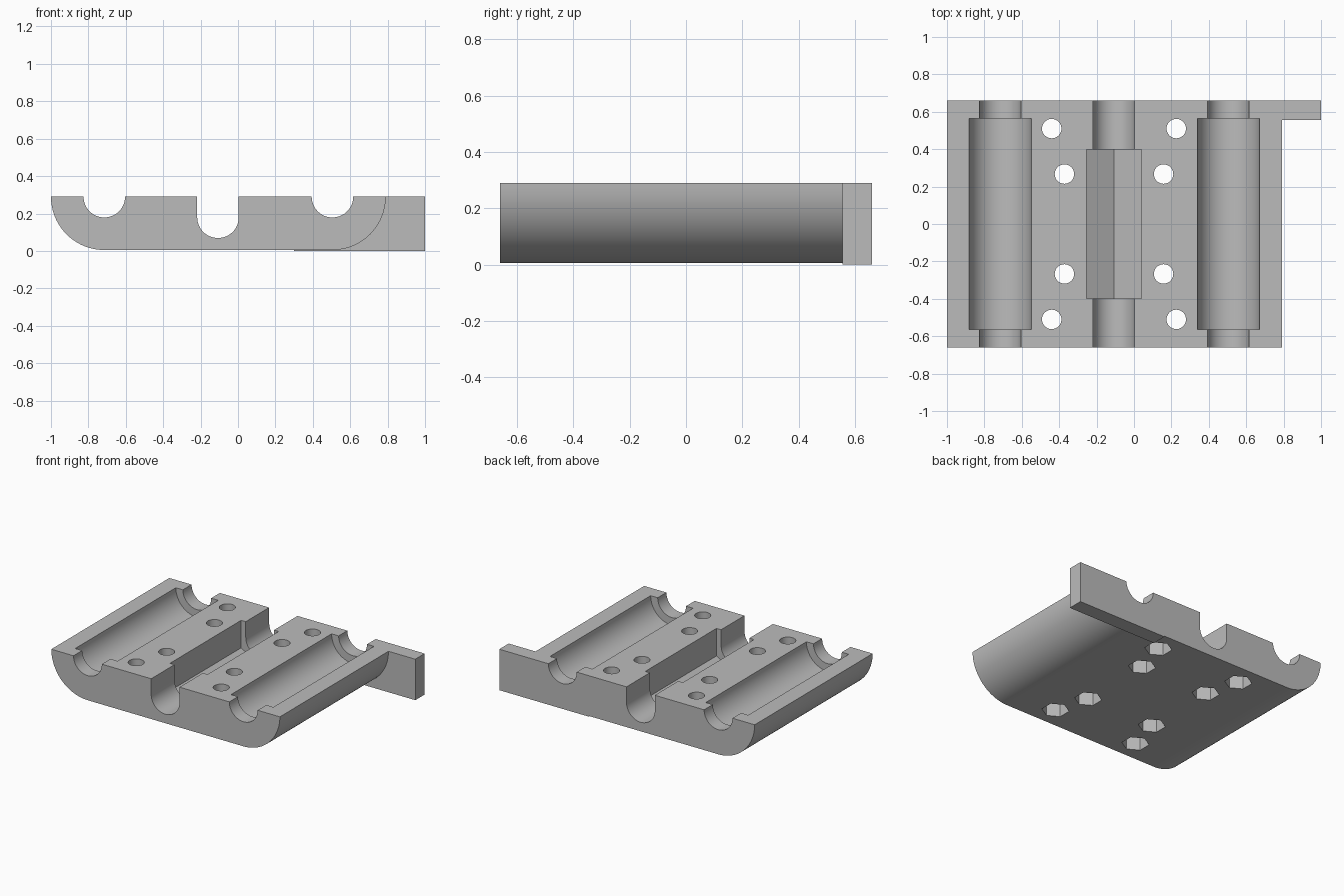
import bpy, bmesh, math

if "Cube" in bpy.data.objects:
    bpy.data.objects.remove(bpy.data.objects["Cube"])

TOP = 0.29       # block height
HALF = 0.66      # half depth in y

grey = bpy.data.materials.new("plain grey")
grey.diffuse_color = (0.5, 0.5, 0.5, 1)
grey.use_nodes = True
grey.node_tree.nodes["Principled BSDF"].inputs["Base Color"].default_value = grey.diffuse_color


def prism(name, pts, y0, y1):
    """Extrude an (x, z) outline along y."""
    bm = bmesh.new()
    face = bm.faces.new([bm.verts.new((x, y0, z)) for x, z in pts])
    ext = bmesh.ops.extrude_face_region(bm, geom=[face])
    moved = [v for v in ext["geom"] if isinstance(v, bmesh.types.BMVert)]
    bmesh.ops.translate(bm, verts=moved, vec=(0, y1 - y0, 0))
    return finish(name, bm)


def finish(name, bm):
    bmesh.ops.recalc_face_normals(bm, faces=bm.faces)
    mesh = bpy.data.meshes.new(name)
    bm.to_mesh(mesh)
    bm.free()
    mesh.materials.append(grey)
    obj = bpy.data.objects.new(name, mesh)
    bpy.context.collection.objects.link(obj)
    return obj


def arc(cx, cz, r, a0, a1, n=24):
    angles = [math.radians(a0 + (a1 - a0) * i / n) for i in range(n + 1)]
    return [(cx + r * math.cos(a), cz + r * math.sin(a)) for a in angles]


def post(name, x, y, r, z0, z1, sides, turn=0):
    """Upright cylinder or hexagonal prism."""
    bm = bmesh.new()
    face = bm.faces.new([bm.verts.new((x + r * math.cos(turn + math.tau * i / sides),
                                       y + r * math.sin(turn + math.tau * i / sides), z0))
                         for i in range(sides)])
    ext = bmesh.ops.extrude_face_region(bm, geom=[face])
    moved = [v for v in ext["geom"] if isinstance(v, bmesh.types.BMVert)]
    bmesh.ops.translate(bm, verts=moved, vec=(0, 0, z1 - z0))
    return finish(name, bm)


def combine(target, other, operation):
    mod = target.modifiers.new(other.name, "BOOLEAN")
    mod.operation = operation
    mod.solver = "EXACT"
    mod.object = other
    bpy.context.view_layer.objects.active = target
    bpy.ops.object.modifier_apply(modifier=mod.name)
    bpy.data.objects.remove(other)


# Block with rounded lower edges
block = prism("carriage_block",
              arc(-0.715, TOP, 0.285, 180, 270) + arc(0.505, TOP, 0.285, 270, 360), -HALF, HALF)

# Flange along the back that reaches past the right side
flange = prism("back_flange", [(0.3, 0), (1, 0), (1, TOP), (0.3, TOP)], 0.555, HALF)
combine(block, flange, "UNION")

# Rod channels with wider bearing seats
for x in (-0.715, 0.505):
    for name, r, half in (("rod_channel", 0.111, 0.8), ("bearing_seat", 0.166, 0.563)):
        pts = arc(x, TOP, r, 180, 360, 32) + [(x + r, 0.4), (x - r, 0.4)]
        combine(block, prism(name, pts, -half, half), "DIFFERENCE")

# Central deep channel with a hexagonal pocket
cx, cz = -0.107, 0.18
channel = arc(cx, cz, 0.111, 180, 360, 32) + [(cx + 0.111, 0.4), (cx - 0.111, 0.4)]
combine(block, prism("middle_channel", channel, -0.8, 0.8), "DIFFERENCE")
pocket = arc(cx, cz, 0.17, 210, 330, 2) + [(cx + 0.147, 0.4), (cx - 0.147, 0.4)]
combine(block, prism("hex_pocket", pocket, -0.398, 0.398), "DIFFERENCE")

# Bolt holes with nut recesses underneath
for dx, y in ((0.333, 0.51), (0.265, 0.267)):
    for sx in (-1, 1):
        for sy in (-1, 1):
            x = -0.107 + sx * dx
            combine(block, post("bolt_hole", x, y * sy, 0.052, -0.1, 0.4, 32), "DIFFERENCE")
            combine(block, post("nut_recess", x, y * sy, 0.088, -0.1, 0.11, 6, math.pi / 6),
                    "DIFFERENCE")

# Smooth the curved walls only
bpy.ops.object.select_all(action="DESELECT")
block.select_set(True)
bpy.context.view_layer.objects.active = block
bpy.ops.object.shade_smooth_by_angle(angle=math.radians(25))
